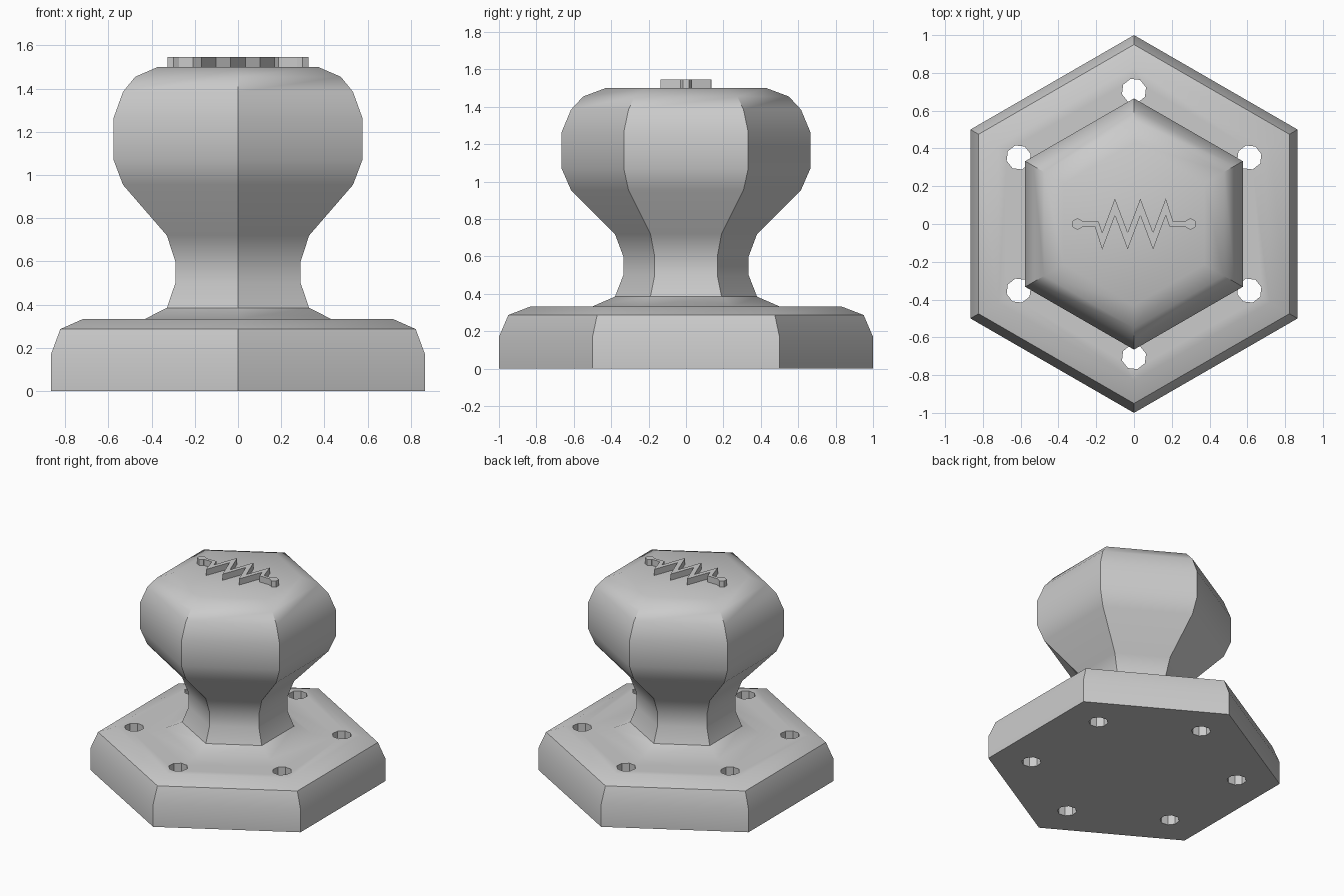
import bpy, bmesh
from math import sin, cos, pi, radians

cube = bpy.data.objects.get("Cube")
if cube:
    bpy.data.objects.remove(cube, do_unlink=True)

grey = bpy.data.materials.new("plain grey")
grey.use_nodes = True
colour = (0.6, 0.6, 0.6, 1)
grey.diffuse_color = colour
grey.node_tree.nodes["Principled BSDF"].inputs["Base Color"].default_value = colour


def make(name, bm):
    bmesh.ops.recalc_face_normals(bm, faces=bm.faces)
    mesh = bpy.data.meshes.new(name)
    bm.to_mesh(mesh)
    bm.free()
    mesh.materials.append(grey)
    obj = bpy.data.objects.new(name, mesh)
    bpy.context.collection.objects.link(obj)
    return obj


def activate(obj):
    bpy.ops.object.select_all(action="DESELECT")
    obj.select_set(True)
    bpy.context.view_layer.objects.active = obj


def ring(bm, radius, z, sides, cx=0, cy=0, turn=0):
    return [bm.verts.new((cx + radius * cos(turn + 2 * pi * i / sides),
                          cy + radius * sin(turn + 2 * pi * i / sides), z))
            for i in range(sides)]


def loft(bm, rings):
    # Skin neighbouring rings and cap both ends
    for a, b in zip(rings, rings[1:]):
        n = len(a)
        for i in range(n):
            j = (i + 1) % n
            bm.faces.new((a[i], a[j], b[j], b[i]))
    bm.faces.new(rings[0][::-1])
    bm.faces.new(rings[-1])


def prism(bm, outline, low, high):
    loft(bm, [[bm.verts.new((x, y, z)) for x, y in outline] for z in (low, high)])


# Hexagonal knob and base in one profile: corner radius, height
profile = [(1, 0), (1, 0.17), (0.95, 0.287), (0.83, 0.333), (0.5, 0.333),
           (0.38, 0.385), (0.335, 0.5), (0.335, 0.6), (0.38, 0.72),
           (0.615, 0.955), (0.665, 1.07), (0.665, 1.265), (0.615, 1.385),
           (0.55, 1.455), (0.43, 1.5)]
bm = bmesh.new()
loft(bm, [ring(bm, r, z, 6, turn=pi / 6) for r, z in profile])
knob = make("knob_and_base", bm)

# Six screw holes through the base, one near each corner
bm = bmesh.new()
for k in range(6):
    a = pi / 6 + k * pi / 3
    loft(bm, [ring(bm, 0.066, z, 8, 0.705 * cos(a), 0.705 * sin(a), pi / 8 * 0.7)
              for z in (-0.1, 0.5)])
cutter = make("hole_cutter", bm)
cutter.hide_render = True
cut = knob.modifiers.new("screw_holes", "BOOLEAN")
cut.operation = "DIFFERENCE"
cut.solver = "EXACT"
cut.object = cutter
activate(knob)
bpy.ops.object.modifier_apply(modifier=cut.name)
bpy.data.objects.remove(cutter, do_unlink=True)
bpy.ops.object.shade_smooth_by_angle(angle=radians(30))

# Raised zigzag line with a hexagonal terminal at each end
half = 0.012
peaks = [(-0.168 + 0.0672 * i, 0.09 if i % 2 else -0.09) for i in range(6)]
upper = [(-0.28, half), (-0.187, half)]
upper += [(x, y + 0.045) for x, y in peaks] + [(0.208, half), (0.28, half)]
lower = [(-x, -y) for x, y in upper]
bm = bmesh.new()
prism(bm, upper + lower, 1.49, 1.546)
make("zigzag_line", bm)

for side, name in ((1, "left_terminal"), (-1, "right_terminal")):
    bm = bmesh.new()
    loft(bm, [ring(bm, 0.031, z, 6, side * 0.299, 0, pi / 6) for z in (1.49, 1.546)])
    make(name, bm)
